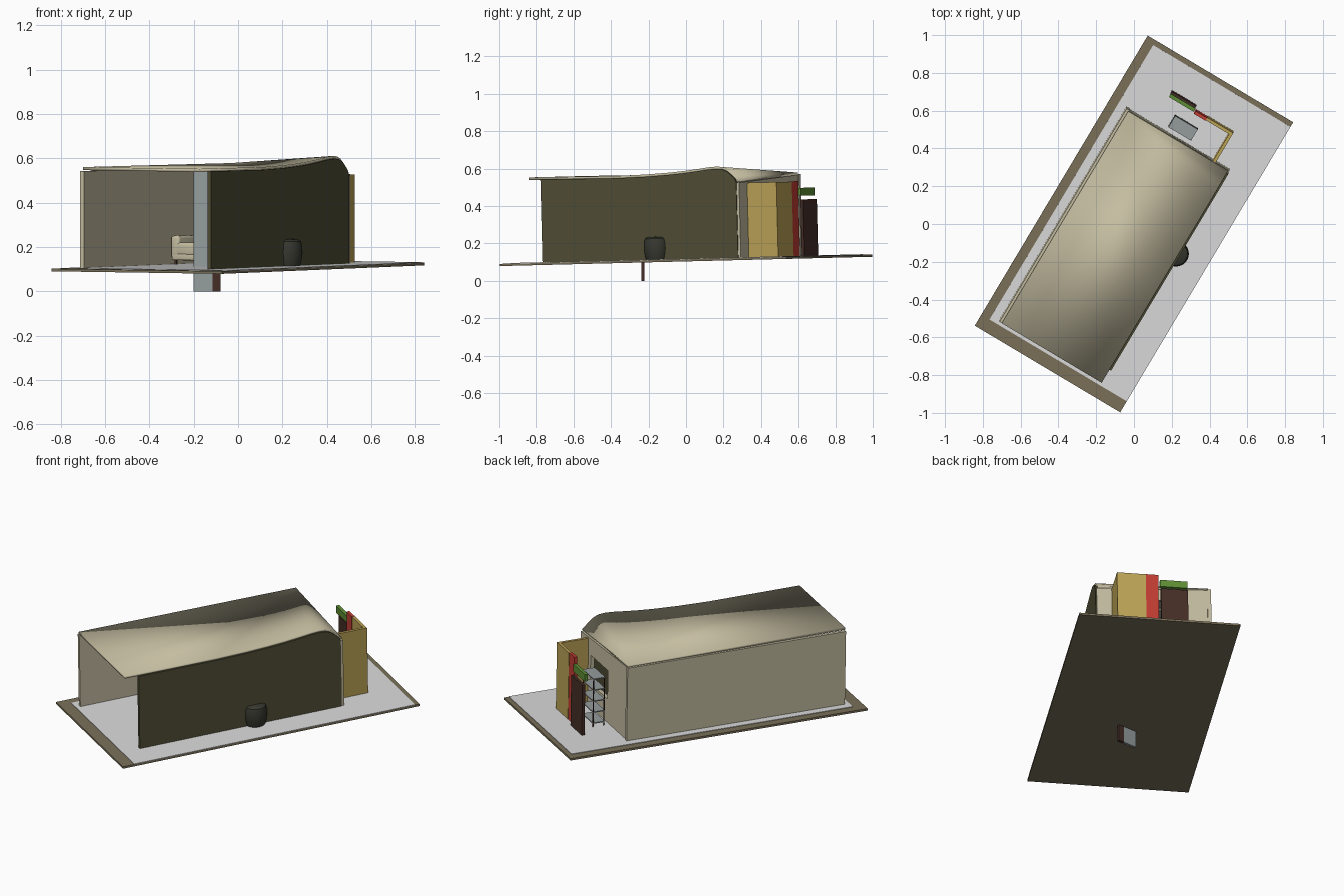
import bpy, bmesh, math
from mathutils import Matrix

cube = bpy.data.objects.get("Cube")
if cube:
    bpy.data.objects.remove(cube, do_unlink=True)

# Site frame: turned on plan and very slightly sloped
SITE = (Matrix.Translation((0, 0, 0.118)) @ Matrix.Rotation(0.025, 4, 'X')
        @ Matrix.Rotation(math.radians(-30.8), 4, 'Z'))


def material(name, srgb):
    col = [c / 12.92 if c < 0.04 else ((c + 0.055) / 1.055) ** 2.4 for c in srgb] + [1]
    m = bpy.data.materials.new(name)
    m.use_nodes = True
    m.diffuse_color = col
    m.node_tree.nodes["Principled BSDF"].inputs["Base Color"].default_value = col
    return m


CREAM = material("cream", (0.77, 0.74, 0.63))
OLIVE = material("dark olive", (0.32, 0.31, 0.21))
TAN = material("tan", (0.74, 0.64, 0.34))
RED = material("red", (0.76, 0.24, 0.20))
GREEN = material("green", (0.37, 0.56, 0.21))
WOOD = material("dark wood", (0.27, 0.18, 0.15))
EARTH = material("earth brown", (0.48, 0.44, 0.35))
FLOOR = material("floor grey", (0.86, 0.86, 0.86))
GLASS = material("glass grey", (0.59, 0.62, 0.62))
CHARCOAL = material("charcoal", (0.22, 0.22, 0.19))


def finish(name, bm, mat, frame=SITE, smooth=False):
    bmesh.ops.recalc_face_normals(bm, faces=bm.faces)
    me = bpy.data.meshes.new(name)
    bm.to_mesh(me)
    bm.free()
    me.materials.append(mat)
    ob = bpy.data.objects.new(name, me)
    bpy.context.collection.objects.link(ob)
    ob.matrix_world = frame
    if smooth:
        bpy.ops.object.select_all(action='DESELECT')
        ob.select_set(True)
        bpy.context.view_layer.objects.active = ob
        bpy.ops.object.shade_smooth_by_angle(angle=math.radians(35))
    return ob


def box(name, x, y, z, mat, bevel=0, frame=SITE):
    bm = bmesh.new()
    bmesh.ops.create_cube(bm, size=1)
    for v in bm.verts:
        v.co = [(lo + hi) / 2 + c * (hi - lo) for c, (lo, hi) in zip(v.co, (x, y, z))]
    if bevel:
        bmesh.ops.bevel(bm, geom=bm.edges[:], offset=bevel, segments=3,
                        affect='EDGES', profile=0.5)
    return finish(name, bm, mat, frame, bool(bevel))


def prism(name, profile, axis, lo, hi, mat):
    """Extrude a (horizontal, z) profile along local x or y."""
    bm = bmesh.new()
    put = (lambda a, h, z: (a, h, z)) if axis == 'x' else (lambda a, h, z: (h, a, z))
    face = bm.faces.new([bm.verts.new(put(lo, h, z)) for h, z in profile])
    new = bmesh.ops.extrude_face_region(bm, geom=[face])['geom']
    shift = put(hi - lo, 0, 0)
    bmesh.ops.translate(bm, vec=shift, verts=[g for g in new if isinstance(g, bmesh.types.BMVert)])
    return finish(name, bm, mat)


# Ground
box("base_plate", (-0.448, 0.448), (-0.894, 0.894), (-0.014, -0.002), EARTH)
box("floor", (-0.398, 0.448), (-0.826, 0.866), (-0.003, 0.001), FLOOR)

# Roof: a flat sheet with a conical wave fanning out from the back corner
L, R, FRONT, BACK = -0.338, 0.278, -0.80, 0.507
wave = [(-0.25, 0.452), (-0.07, 0.456), (0.06, 0.462), (0.16, 0.469), (0.25, 0.478),
        (0.32, 0.486), (0.37, 0.489), (0.405, 0.486), (0.435, 0.475), (0.46, 0.456),
        (0.485, 0.433), (BACK, 0.412)]
bm = bmesh.new()
apex = bm.verts.new((L, BACK, 0.446))
edge = [bm.verts.new((R, y, z)) for y, z in wave]
corners = [bm.verts.new((x, FRONT, 0.456)) for x in (L, R)]
bm.faces.new([apex, *corners, edge[0]])
for a, b in zip(edge, edge[1:]):
    bm.faces.new([apex, a, b])
roof = finish("roof", bm, CREAM, smooth=True)
solid = roof.modifiers.new("thickness", 'SOLIDIFY')
solid.thickness = 0.014
solid.offset = -1
if roof.data.polygons[0].normal.z < 0:
    roof.data.flip_normals()

# Side walls
box("left_wall", (-0.352, -0.332), (FRONT, 0.515), (0, 0.437), CREAM)
top = [(min(y, 0.495), z - 0.012) for y, z in wave]
prism("right_wall", [(-0.72, 0), (0.495, 0)] + top[::-1] + [(-0.72, 0.443)],
      'x', 0.268, 0.288, OLIVE)

# Back wall around a window opening
W0, W1, SILL, HEAD = -0.08, 0.15, 0.14, 0.31
X0, X1 = -0.34, 0.284


def wall_top(x):
    return 0.434 - 0.034 * (x - X0) / (X1 - X0)


for name, a, b, z in (("back_wall_left", W1, X1, 0), ("back_wall_right", X0, W0, 0),
                      ("back_wall_lintel", W0, W1, HEAD)):
    prism(name, [(a, z), (b, z), (b, wall_top(b)), (a, wall_top(a))], 'y', 0.488, 0.51, CREAM)
box("back_wall_sill", (W0, W1), (0.488, 0.51), (0, SILL), CREAM)

# Rear screen walls and sign
box("screen_side", (0.183, 0.2), (0.51, 0.692), (0, 0.398), TAN)
box("screen_back", (0.04, 0.183), (0.675, 0.692), (0, 0.398), TAN)
box("screen_red_panel", (-0.03, 0.04), (0.672, 0.69), (0, 0.4), RED)
box("rear_door", (-0.19, -0.04), (0.695, 0.712), (0, 0.302), WOOD)
box("green_sign", (-0.19, -0.038), (0.68, 0.7), (0.322, 0.364), GREEN)

# Glass shelf unit on slim posts
for i in range(5):
    z = 0.02 + i * 0.066
    box(f"shelf_{i + 1}", (-0.11, 0.03), (0.54, 0.61), (z, z + 0.006), GLASS)
for x in (-0.11, 0.025):
    for y in (0.54, 0.605):
        box("shelf_post", (x, x + 0.005), (y, y + 0.005), (0, 0.29), WOOD)

# Tall screen standing through the floor, square to the world axes
WORLD = Matrix.Identity(4)
box("tall_panel", (-0.2, -0.115), (-0.238, -0.222), (0, 0.54), GLASS, frame=WORLD)
box("tall_panel_edge", (-0.115, -0.08), (-0.238, -0.222), (0, 0.54), WOOD, frame=WORLD)

# Sofa along the left wall
Y0, Y1 = -0.05, 0.31
box("sofa_base", (-0.32, -0.16), (Y0, Y1), (0.02, 0.05), CREAM, 0.006)
box("sofa_back", (-0.325, -0.28), (Y0, Y1), (0.03, 0.13), CREAM, 0.012)
for i, y in enumerate((Y0, Y1 - 0.04)):
    box(f"sofa_arm_{i + 1}", (-0.32, -0.16), (y, y + 0.04), (0.04, 0.1), CREAM, 0.012)
for i in range(2):
    y = Y0 + 0.04 + i * 0.14
    box(f"sofa_cushion_{i + 1}", (-0.28, -0.155), (y, y + 0.14), (0.048, 0.08), CREAM, 0.01)
for x in (-0.31, -0.18):
    for y in (Y0 + 0.01, Y1 - 0.02):
        box("sofa_leg", (x, x + 0.01), (y, y + 0.01), (0, 0.022), WOOD)

# Rounded pouf set into the right wall
bm = bmesh.new()
shape = [(0, 0), (0.056, 0), (0.062, 0.02), (0.067, 0.055), (0.066, 0.09),
         (0.06, 0.112), (0.048, 0.12), (0, 0.123)]
verts = [bm.verts.new((r, 0, z)) for r, z in shape]
edges = [bm.edges.new(pair) for pair in zip(verts, verts[1:])]
bmesh.ops.spin(bm, geom=verts + edges, cent=(0, 0, 0), axis=(0, 0, 1),
               angle=math.tau, steps=32)
bmesh.ops.remove_doubles(bm, verts=bm.verts, dist=1e-4)
finish("pouf", bm, CHARCOAL, SITE @ Matrix.Translation((0.272, -0.02, 0)), True)
